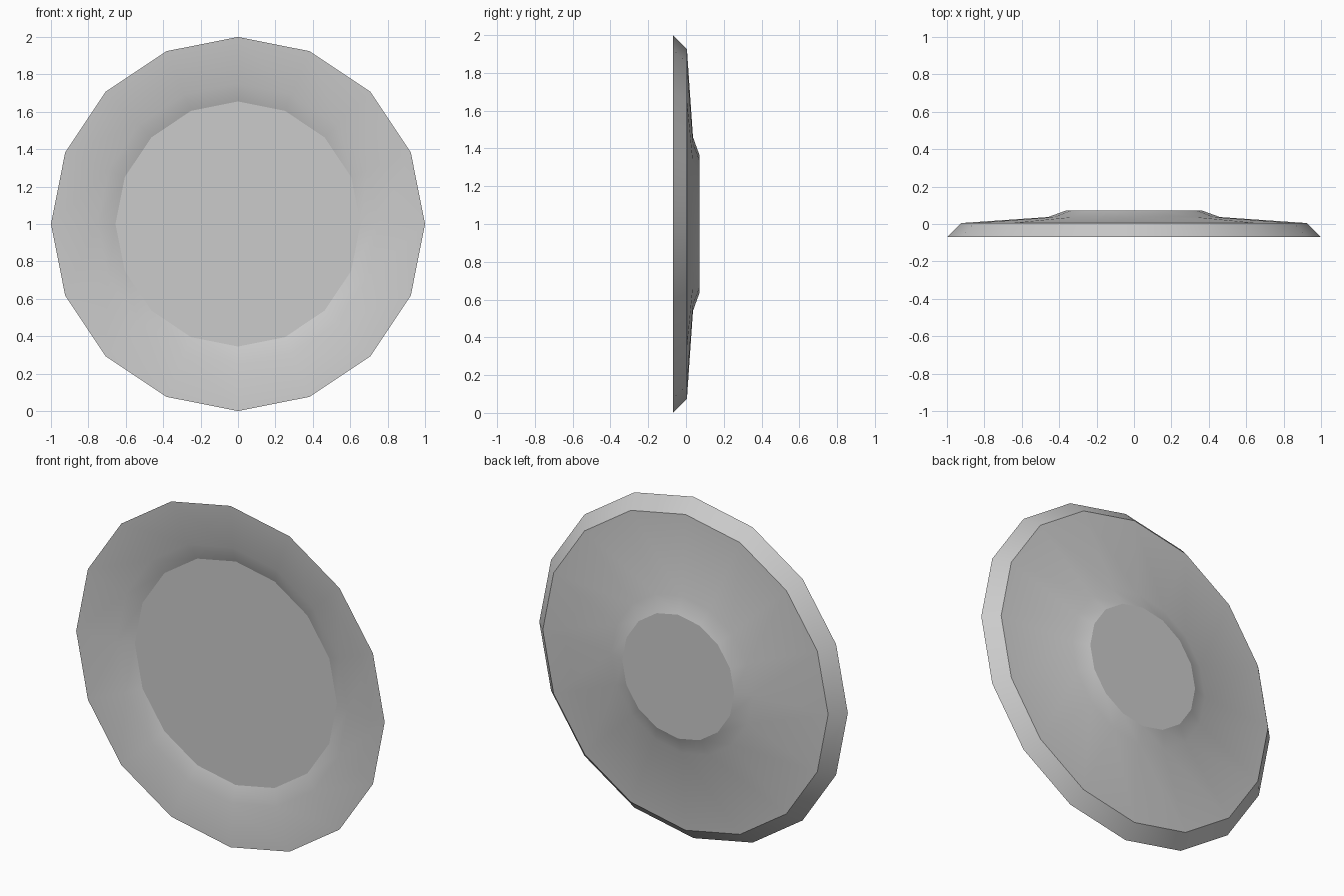
import bpy, bmesh
from math import cos, sin, tau

if "Cube" in bpy.data.objects:
    bpy.data.objects.remove(bpy.data.objects["Cube"])

SIDES = 16
# Plate profile as (radius, y), from the front floor over the rim to the back foot
PROFILE = [(0.655, -0.02), (0.75, -0.053), (1.0, -0.07),
           (0.925, 0.005), (0.46, 0.037), (0.363, 0.072)]
SHARP_RINGS = {0, 2, 3, 5}

bm = bmesh.new()


def ring(radius, y):
    return [bm.verts.new((radius * cos(tau * i / SIDES), y,
                          1 + radius * sin(tau * i / SIDES)))
            for i in range(SIDES)]


rings = [ring(r, y) for r, y in PROFILE]

# Sloping bands between neighbouring rings
for a, b in zip(rings, rings[1:]):
    for i in range(SIDES):
        j = (i + 1) % SIDES
        bm.faces.new((a[i], a[j], b[j], b[i]))

# Flat front floor and back foot
bm.faces.new(rings[0])
bm.faces.new(rings[-1])
bmesh.ops.recalc_face_normals(bm, faces=bm.faces)

# Smooth bands with crisp rim, floor and foot edges
for f in bm.faces:
    f.smooth = True
for k in SHARP_RINGS:
    for i in range(SIDES):
        bm.edges.get((rings[k][i], rings[k][(i + 1) % SIDES])).smooth = False

mesh = bpy.data.meshes.new("plate")
bm.to_mesh(mesh)
bm.free()
plate = bpy.data.objects.new("plate", mesh)
bpy.context.collection.objects.link(plate)
